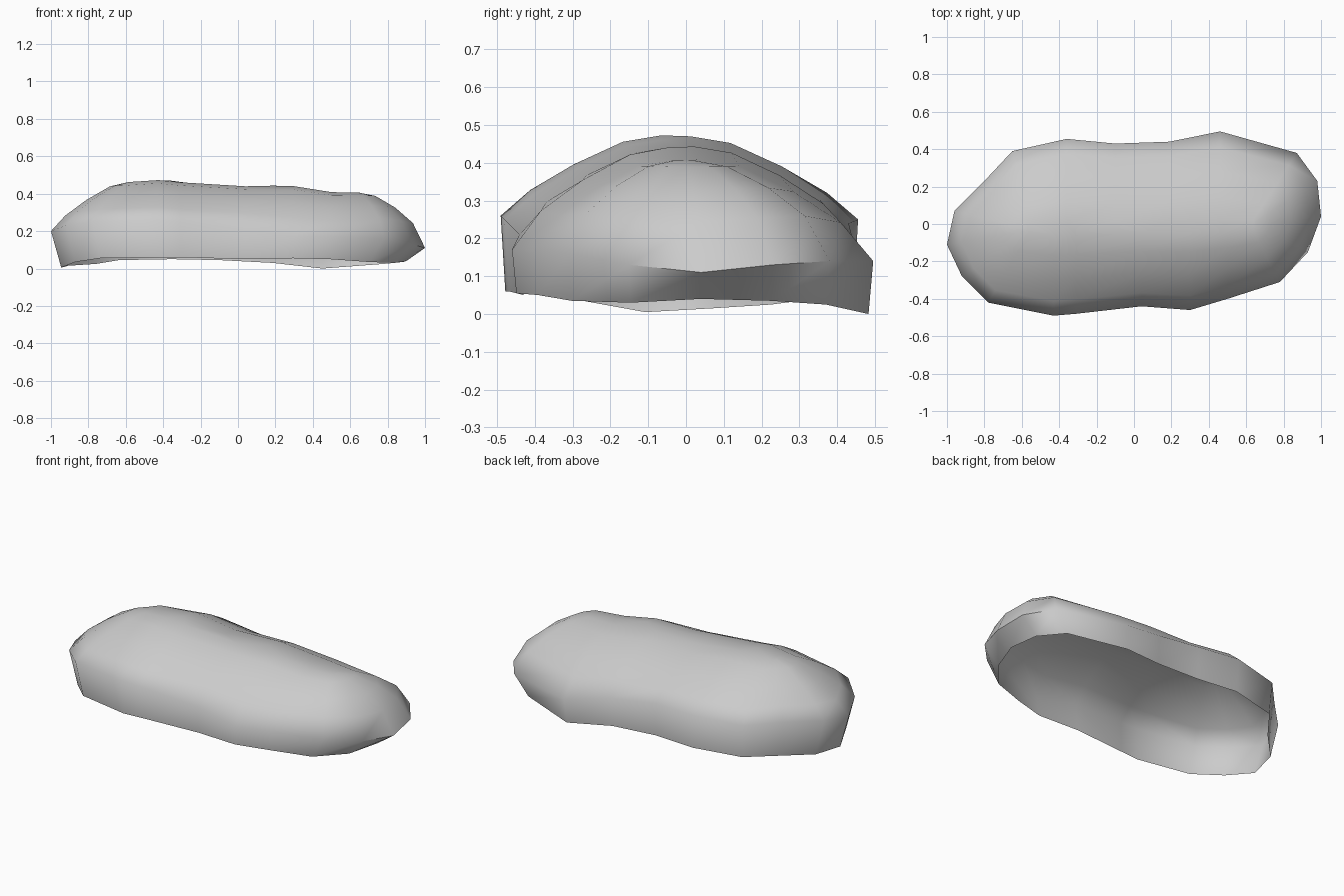
import bpy, bmesh
from math import radians

if "Cube" in bpy.data.objects:
    bpy.data.objects.remove(bpy.data.objects["Cube"])

# Widest outline: x, y, shoulder height, rim height
outline = [
    (1.0, .04, .11, .04), (.98, .23, .13, .035), (.87, .38, .14, .025),
    (.46, .495, .14, 0), (.19, .44, .20, .03), (-.10, .43, .24, .045),
    (-.36, .455, .25, .05), (-.65, .39, .24, .045), (-.80, .23, .24, .025),
    (-.96, .07, .23, .015), (-1.0, -.11, .20, .005), (-.92, -.28, .23, .035),
    (-.78, -.42, .25, .055), (-.43, -.49, .26, .06), (-.31, -.48, .25, .06),
    (.04, -.44, .21, .05), (.30, -.46, .17, .055), (.50, -.40, .17, .05),
    (.78, -.31, .16, .035), (.93, -.15, .13, .03)]

# Crest height along the length
crest = [(-.62, .46), (-.39, .475), (-.16, .435), (.28, .445), (.42, .41), (.66, .405)]


def crest_height(x):
    if x <= crest[0][0]:
        return crest[0][1]
    for (x0, z0), (x1, z1) in zip(crest, crest[1:]):
        if x <= x1:
            return z0 + (z1 - z0) * (x - x0) / (x1 - x0)
    return crest[-1][1]


def rim_ring():
    return [(x * (.9 if x > .7 else .945 if x < -.7 else .98), y * .975, r)
            for x, y, s, r in outline]


def dome_ring(t, g):
    # Pull the outline towards the central spine while rising to the crest
    ring = []
    for x, y, s, r in outline:
        sx = max(-.55, min(.62, x))
        sy = .02 * sx - .02
        rise = g ** (.7 if x > .6 else .85 if x > 0 else 1)
        px = x + (sx - x) * t
        ring.append((px, y + (sy - y) * t, s + (crest_height(px) - s) * rise))
    return ring


# Open-bottomed boulder shell
bm = bmesh.new()
rings = [rim_ring()] + [dome_ring(t, g) for t, g in
                        [(0, 0), (.17, .32), (.42, .64), (.7, .92), (.92, 1)]]
verts = [[bm.verts.new(p) for p in ring] for ring in rings]
n = len(outline)
for low, high in zip(verts, verts[1:]):
    for i in range(n):
        j = (i + 1) % n
        bm.faces.new((low[i], low[j], high[j], high[i]))
cap = bm.faces.new(verts[-1])
bmesh.ops.triangulate(bm, faces=[cap])
bmesh.ops.recalc_face_normals(bm, faces=bm.faces[:])

mesh = bpy.data.meshes.new("boulder")
bm.to_mesh(mesh)
bm.free()
boulder = bpy.data.objects.new("boulder", mesh)
bpy.context.collection.objects.link(boulder)
bpy.context.view_layer.objects.active = boulder
boulder.select_set(True)
bpy.ops.object.shade_smooth_by_angle(angle=radians(60))
